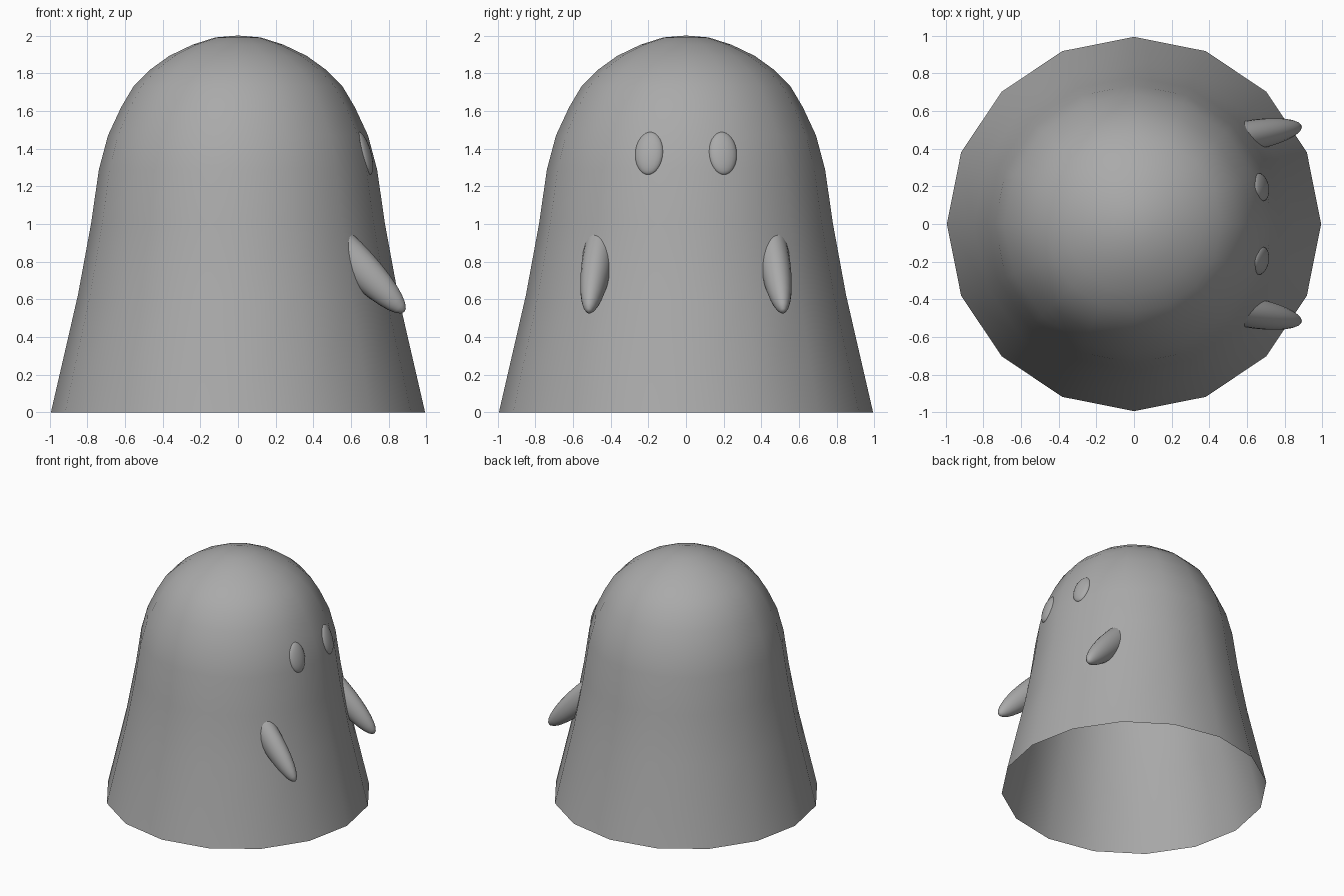
import bpy, bmesh
from math import cos, sin, pi, radians

cube = bpy.data.objects.get("Cube")
if cube:
    bpy.data.objects.remove(cube, do_unlink=True)

# Single grey material
grey = bpy.data.materials.new("plain grey")
grey.use_nodes = True
colour = (0.4, 0.4, 0.4, 1)
grey.diffuse_color = colour
grey.node_tree.nodes["Principled BSDF"].inputs["Base Color"].default_value = colour


def finish(name, bm):
    mesh = bpy.data.meshes.new(name)
    bmesh.ops.recalc_face_normals(bm, faces=bm.faces)
    bm.to_mesh(mesh)
    bm.free()
    for face in mesh.polygons:
        face.use_smooth = True
    mesh.materials.append(grey)
    obj = bpy.data.objects.new(name, mesh)
    bpy.context.collection.objects.link(obj)
    return obj


def ellipsoid(name, centre, radii, tilt, yaw):
    bm = bmesh.new()
    bmesh.ops.create_uvsphere(bm, u_segments=20, v_segments=16, radius=1)
    bmesh.ops.scale(bm, vec=radii, verts=bm.verts)
    obj = finish(name, bm)
    obj.location = centre
    obj.rotation_euler = (0, radians(tilt), radians(yaw))


# Body: sixteen-sided open sheet with a domed top
SIDES = 16
profile = [(0.993, 0), (0.85, 0.62), (0.78, 1.0), (0.738, 1.29), (0.69, 1.47),
           (0.62, 1.62), (0.553, 1.733), (0.465, 1.82), (0.365, 1.892),
           (0.24, 1.952), (0.12, 1.99)]
bm = bmesh.new()
rings = [[bm.verts.new((r * cos(2 * pi * i / SIDES), r * sin(2 * pi * i / SIDES), z))
          for i in range(SIDES)] for r, z in profile]
tip = bm.verts.new((0, 0, 2))
for i in range(SIDES):
    j = (i + 1) % SIDES
    for low, high in zip(rings, rings[1:]):
        bm.faces.new((low[i], low[j], high[j], high[i]))
    bm.faces.new((rings[-1][i], rings[-1][j], tip))
finish("body", bm)

# Eyes and arms, mirrored across the face, which looks along +x;
# the arms slope outward and down, with their thick ends inside the body
for name, side in (("left", 1), ("right", -1)):
    ellipsoid(name + "_eye", (0.669, 0.195 * side, 1.375),
              (0.035, 0.077, 0.118), -16, 12 * side)
    ellipsoid(name + "_arm", (0.59, 0.465 * side, 0.83),
              (0.098, 0.082, 0.42), 135, 10 * side)
